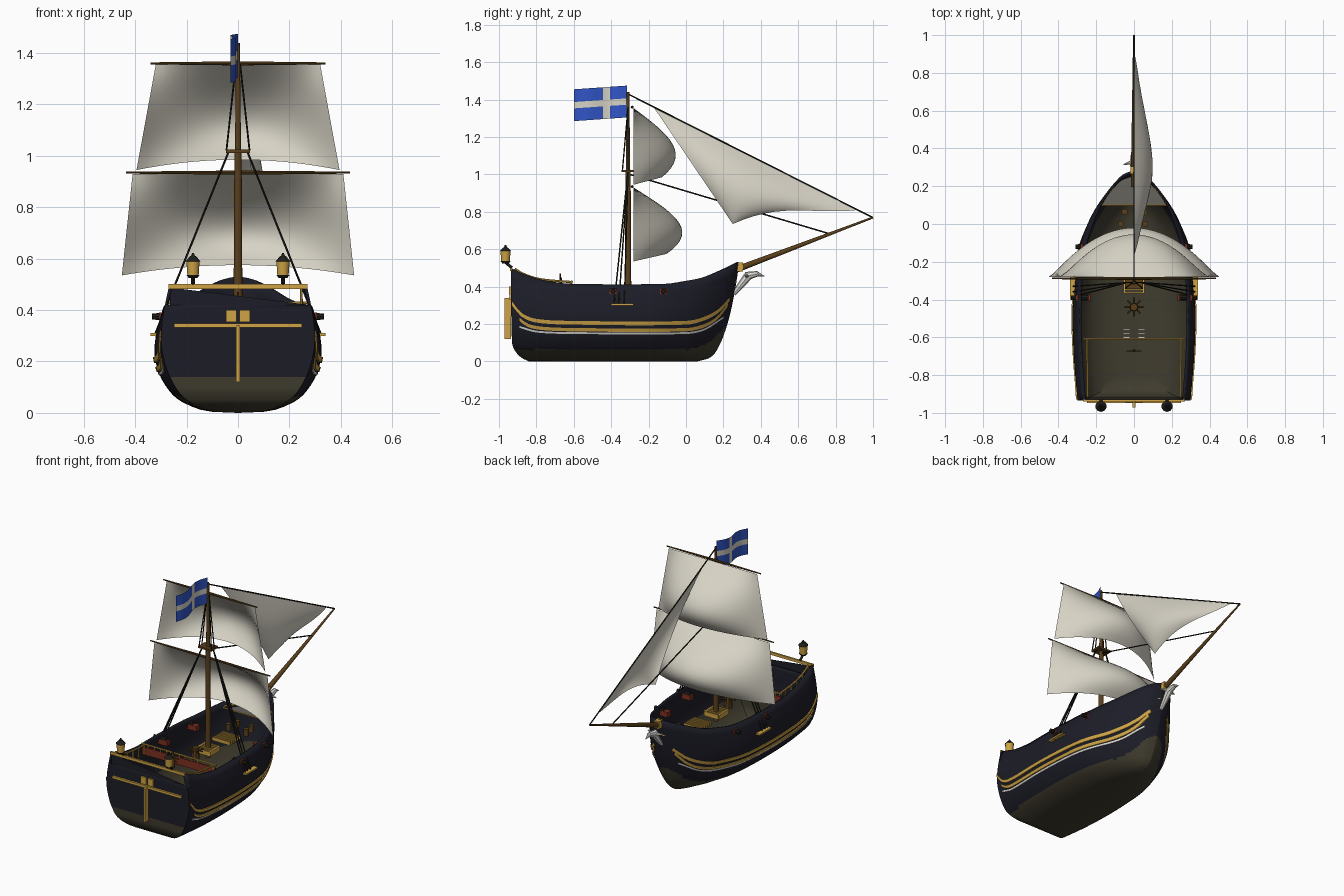
import bpy, bmesh, math
from mathutils import Vector

if "Cube" in bpy.data.objects:
    bpy.data.objects.remove(bpy.data.objects["Cube"])

COLORS = dict(
    navy=(0.012, 0.012, 0.021), olive=(0.05, 0.044, 0.027), gold=(0.62, 0.37, 0.06),
    canvas=(0.68, 0.65, 0.56), brown=(0.1, 0.05, 0.011), black=(0.012, 0.012, 0.01),
    red=(0.2, 0.028, 0.014), blue=(0.03, 0.09, 0.56), white=(0.74, 0.72, 0.68), grey=(0.13, 0.125, 0.11))
MATS = {}
for key, c in COLORS.items():
    MATS[key] = bpy.data.materials.new(key)
    MATS[key].diffuse_color = (*c, 1)


def finish(name, bm, mats, smooth=True):
    me = bpy.data.meshes.new(name)
    bm.to_mesh(me)
    bm.free()
    for m in mats:
        me.materials.append(MATS[m])
    ob = bpy.data.objects.new(name, me)
    bpy.context.collection.objects.link(ob)
    if smooth:
        bpy.ops.object.select_all(action='DESELECT')
        ob.select_set(True)
        bpy.context.view_layer.objects.active = ob
        bpy.ops.object.shade_smooth_by_angle(angle=math.radians(40))
    return ob


def grid(name, f, us, vs, mats, rule=None, closed=False, skip=None):
    bm = bmesh.new()
    rows = [[bm.verts.new(f(u, v)) for v in vs] for u in us]
    n = len(vs)
    for a, b in zip(rows, rows[1:]):
        for j in range(n if closed else n - 1):
            k = (j + 1) % n
            bm.faces.new((a[j], b[j], b[k], a[k]))
    bmesh.ops.remove_doubles(bm, verts=bm.verts, dist=1e-5)
    bm.normal_update()
    if skip:
        bmesh.ops.delete(bm, geom=[q for q in bm.faces if skip(q.calc_center_median(), q.normal)], context='FACES')
    if rule:
        for face in bm.faces:
            face.material_index = rule(face.calc_center_median(), face.normal)
    return finish(name, bm, mats)


def rods(name, mat, segs, sides=8):
    """Each seg: (start, end, radius at start, radius at end)."""
    bm = bmesh.new()
    for a, b, r1, r2 in segs:
        a, b = Vector(a), Vector(b)
        d = b - a
        new = bmesh.ops.create_cone(bm, cap_ends=True, segments=sides, radius1=r1, radius2=r2, depth=d.length)
        q = d.to_track_quat('Z', 'Y').to_matrix()
        for v in new['verts']:
            v.co = q @ v.co + (a + b) / 2
    return finish(name, bm, [mat])


def boxes(name, mat, items):
    """Each item: (centre, size)."""
    bm = bmesh.new()
    for c, s in items:
        for v in bmesh.ops.create_cube(bm, size=1)['verts']:
            v.co = Vector([v.co[i] * s[i] + c[i] for i in range(3)])
    return finish(name, bm, [mat], False)


def interp(p, x):
    """Smooth curve through the points p."""
    if x <= p[0][0]:
        return p[0][1]
    if x >= p[-1][0]:
        return p[-1][1]
    i = max(k for k in range(len(p) - 1) if p[k][0] <= x)
    slope = lambda k: ((p[min(k + 1, len(p) - 1)][1] - p[max(k - 1, 0)][1]) /
                       (p[min(k + 1, len(p) - 1)][0] - p[max(k - 1, 0)][0]))
    h = p[i + 1][0] - p[i][0]
    s = (x - p[i][0]) / h
    return ((2*s**3 - 3*s*s + 1) * p[i][1] + (s**3 - 2*s*s + s) * h * slope(i)
            + (3*s*s - 2*s**3) * p[i + 1][1] + (s**3 - s*s) * h * slope(i + 1))


# Hull shape: section, plan, sheer line, stern and stem profiles
SECTION = [(0, 0), (.01, .1), (.05, .17), (.13, .235), (.25, .28), (.38, .308), (.55, .325), (.72, .32), (.85, .308), (1, .29)]
PLAN = [(0, .92), (.2, .98), (.4, 1), (.6, .96), (.7, .89), (.8, .75), (.86, .63), (.92, .46), (.96, .31), (.985, .18), (1, 0)]
SHEER = [(0, .5), (.04, .475), (.11, .445), (.19, .425), (.27, .415), (.68, .415), (.77, .43), (.85, .45), (.93, .49), (1, .53)]
STERN = [(0, -.84), (.02, -.88), (.05, -.91), (.1, -.93), (.5, -.935)]
STEM = [(0, .06), (.02, .13), (.08, .175), (.15, .205), (.25, .235), (.38, .262), (.53, .285)]


def hull_point(st, v):
    side, t = st
    z = v * interp(SHEER, t)
    y0, y1 = interp(STERN, z), interp(STEM, z)
    return side * interp(SECTION, v) * interp(PLAN, t), y0 + t * (y1 - y0), z


def half(y, z):
    y0, y1 = interp(STERN, z), interp(STEM, z)
    t = min(max((y - y0) / (y1 - y0), 0), 1)
    return interp(SECTION, z / interp(SHEER, t)) * interp(PLAN, t)


def is_transom(c, n):
    return n.y < -.7 and c.y < -.8


def hull_rule(c, n):
    if is_transom(c, n):
        return int(c.z < .14)
    return int(c.z < .064 + .2 * min(max(c.y / .27, 0), 1) ** 2)


ts = [1 - (1 - k / 48) ** 1.6 for k in range(49)]
levels = [0, .01, .03, .06, .1, .13, .155] + [.18 + .02 * k for k in range(18)] + [.55, .63, .72, .8, .84, .9, 1]
stations = [(-1, t) for t in reversed(ts)] + [(1, t) for t in ts]
hull = grid("hull", hull_point, stations, levels, ["navy", "olive"], hull_rule,
            skip=lambda c, n: is_transom(c, n) and c.z > .42)
hull.modifiers.new("planking", 'SOLIDIFY').thickness = .012
# Sloping upper part of the stern board
grid("stern_board", lambda s, v: (s * .265, -.934, .418 + v * (.07 if s < 0 else .004)), [-1, 1], [0, 1], ["navy"])
# Open hold floor inside the hull
grid("hold_floor", lambda st, v: tuple(a * k + b for a, k, b in zip(hull_point(st, v), (.95, .975, .97), (0, -.008, .014))),
     stations, [v for v in levels if v <= .36], ["olive"])

# Fore deck and deck bulkhead
ys = [.1 + .162 * k / 24 for k in range(25)]
grid("fore_deck", lambda s, y: (s * max(half(y, .41) - .008, 0), y, .41), [-1, 1], ys, ["grey"])
boxes("deck_bulkhead", "red", [((0, -.61, .385), (.53, .008, .05))])


# Wales: raised stripes following the hull sides
def wale(name, mat, path, h, out=.007):
    ys = [path[0][0] + (path[-1][0] - path[0][0]) * k / 48 for k in range(49)]
    for side, label in ((-1, "left"), (1, "right")):
        def f(y, c, side=side):
            z = interp(path, y) + c[1] * h / 2
            return side * (half(y, z) + c[0] * out), y, z
        grid(f"{name}_{label}", f, ys, [(-.5, -1), (1, -1), (1, 1), (-.5, 1)][::side], [mat], closed=True)


wale("upper_wale", "gold", [(-.93, .31), (-.88, .25), (-.8, .218), (-.6, .207), (0, .207), (.1, .23), (.18, .275), (.235, .335)], .02)
wale("lower_wale", "gold", [(-.89, .225), (-.85, .195), (-.78, .178), (-.6, .17), (0, .17), (.1, .192), (.17, .235), (.225, .305)], .018)
wale("white_stripe", "white", [(-.89, .185), (-.8, .16), (-.6, .152), (0, .152), (.1, .172), (.2, .235)], .01, .004)

# Stern: rail, rudder, windows, lanterns
boxes("stern_trim", "gold", [
    ((0, -.935, .492), (.54, .012, .018)), ((0, -.94, .34), (.5, .014, .016)),
    ((0, -.953, .23), (.014, .036, .22)),
    ((-.026, -.94, .377), (.04, .012, .046)), ((.026, -.94, .377), (.04, .012, .046))])
for s, label in ((-1, "left"), (1, "right")):
    x, y = s * .175, -.965
    rods(f"lantern_{label}", "gold", [((x, y, .535), (x, y, .59), .023, .027)], 10)
    rods(f"lantern_frame_{label}", "black", [
        ((x, y, .525), (x, y, .536), .018, .026), ((x, y, .59), (x, y, .61), .03, .012),
        ((x, y, .61), (x, y, .622), .008, .004), ((x, y, .53), (x, -.93, .5), .008, .008)], 10)

# Quarterdeck railings and bow rim
segs = []
for s in (-1, 1):
    ys = [-.915 + .3 * k / 10 for k in range(11)]
    top = [(s * (half(y, .41) - .04), y, interp([(-.93, .505), (-.87, .468), (-.78, .44), (-.62, .425)], y)) for y in ys]
    segs += [(a, b, .006, .006) for a, b in zip(top, top[1:])]
    segs += [(p, (p[0], p[1], .365), .005, .005) for p in top[::2]]
    rim = [(s * max(half(y, .43) - .014, 0), y, .425) for y in (.1, .14, .18, .22, .25, .262)]
    segs += [(a, b, .005, .005) for a, b in zip(rim, rim[1:])]
segs += [((-.27, -.61, .428), (.27, -.61, .428), .006, .006), ((-.18, .1, .415), (.18, .1, .415), .005, .005)]
segs += [((x * .045, -.61, .365), (x * .045, -.61, .428), .004, .004) for x in range(-5, 6)]
rods("railings", "gold", segs, 6)

# Cannons and shroud channels on both sides
for s, label in ((-1, "left"), (1, "right")):
    rods(f"cannons_{label}", "black", [((s * .24, y, .375), (s * (half(y, .375) + .035), y, .375), .016, .012) for y in (-.39, -.12)])
    boxes(f"cannon_carriages_{label}", "red", [((s * (half(y, .375) - .035), y, .358), (.07, .036, .034)) for y in (-.39, -.12)]
          + [((s * (half(y, .375) + .002), y, .375), (.01, .036, .03)) for y in (-.39, -.12)])
    boxes(f"channel_{label}", "gold", [((s * .325, -.34, .305), (.03, .12, .01))])

# Deck fittings
boxes("mast_hatch", "gold", [((x, -.315, .35), (.012, .1, .03)) for x in (-.05, .05)]
      + [((0, -.365 + .02 * k, .35), (.1, .008, .03)) for k in range(6)])
boxes("fore_hatch", "gold", [((0, -.17 + .02 * k, .347), (.13, .009, .022)) for k in range(6)])
boxes("gratings", "white", [((s * .04, -.6 + .02 * k, .372), (.035, .008, .008)) for s in (-1, 1) for k in range(3)])
rods("capstan", "brown", [((0, -.44, .335), (0, -.44, .41), .025, .02)] + [
    ((0, -.44, .395), (.05 * math.cos(a * math.pi / 4), -.44 + .05 * math.sin(a * math.pi / 4), .395), .005, .005) for a in range(8)])
rods("barrels", "brown", [((x, y, .335), (x, y, .38), .016, .016) for x, y in ((-.05, .065), (.06, .0), (-.07, .0), (.055, .06))], 10)
rods("helm", "brown", [((0, -.67, .365), (0, -.67, .45), .009, .006)] + [
    ((0, -.672, .43), (.04 * math.cos(a * math.pi / 4), -.672, .43 + .04 * math.sin(a * math.pi / 4)), .004, .004) for a in range(8)], 6)

# Mast, yards, bowsprit
rods("mast", "brown", [((0, -.31, .3), (0, -.31, 1.02), .018, .014), ((0, -.31, 1.02), (0, -.31, 1.44), .012, .007)], 12)
boxes("mast_top", "brown", [((0, -.31, 1.018), (.095, .07, .012))])
yards = []
for z, w in ((1.36, .34), (.935, .435)):
    yards += [((0, -.288, z), (s * w, -.288, z), .008, .004) for s in (-1, 1)]
rods("yards", "brown", yards)
rods("bowsprit", "brown", [((0, .2, .465), (0, 1, .77), .018, .005)], 10)
boxes("bow_block", "gold", [((0, .285, .505), (.035, .04, .05))])

# Rigging
ropes = [((0, -.31, 1.43), (0, .998, .77), .004, .004), ((0, -.3, 1.0), (0, .77, .682), .004, .004)]
for s in (-1, 1):
    ropes += [((s * .035, -.31, 1.02), (s * .325, y, .3), .004, .004) for y in (-.385, -.36, -.33)]
    ropes += [((s * .008, -.31, 1.36), (s * .045, y, 1.02), .0035, .0035) for y in (-.34, -.31)]
rods("rigging", "black", ropes, 6)


# Square sails, bellied forward
def square_sail(name, w0, w1, z0, z1, belly):
    def f(u, v):
        k = 1 - u * u
        return (u * (w0 + (w1 - w0) * v), -.28 + belly * k * math.sin(2.4 * v), z0 + (z1 - z0) * v + .04 * k * v * v)
    grid(name, f, [i / 12 - 1 for i in range(25)], [i / 14 for i in range(15)], ["canvas"])


square_sail("upper_sail", .32, .395, 1.355, .945, .225)
square_sail("lower_sail", .41, .452, .93, .535, .26)

# Triangular head sail
peak, tack, clew = Vector((0, -.17, 1.355)), Vector((0, .92, .81)), Vector((.045, .25, .735))


def jib(s, r):
    p = peak.lerp(tack, s).lerp(clew, r)
    p.x += .3 * r * (1 - r) * (.3 + 2.8 * s * (1 - s))
    p.z += .07 * s * s * math.sin(math.pi * r) * r
    return p


grid("head_sail", jib, [i / 20 for i in range(21)], [i / 12 for i in range(13)], ["canvas"])

# Flag with a cross, waving
grid("flag", lambda u, v: (-.035 * u - .02 * math.sin(u * 6), -.315 - .285 * u, 1.305 + .17 * v - .02 * u),
     [0, .1, .2, .32, .385, .45, .6, .7, .8, .9, 1], [0, .4, .6, 1], ["blue", "canvas"],
     lambda c, n: int(.32 < (-.315 - c.y) / .285 < .45 or abs(c.z - 1.39 + .02 * (-.315 - c.y) / .285) < .02))

# Bird figurehead
rods("figurehead", "white", [
    ((0, .255, .36), (0, .33, .455), .012, .024), ((0, .32, .455), (0, .385, .47), .024, .014),
    ((0, .375, .47), (0, .42, .455), .014, .002)]
    + [((0, .33, .455), (s * .055, .315, .46), .014, .003) for s in (-1, 1)])

for m in bpy.data.materials:
    if m.users and not m.is_grease_pencil:
        m.use_nodes = True
        m.node_tree.nodes["Principled BSDF"].inputs["Base Color"].default_value = m.diffuse_color
